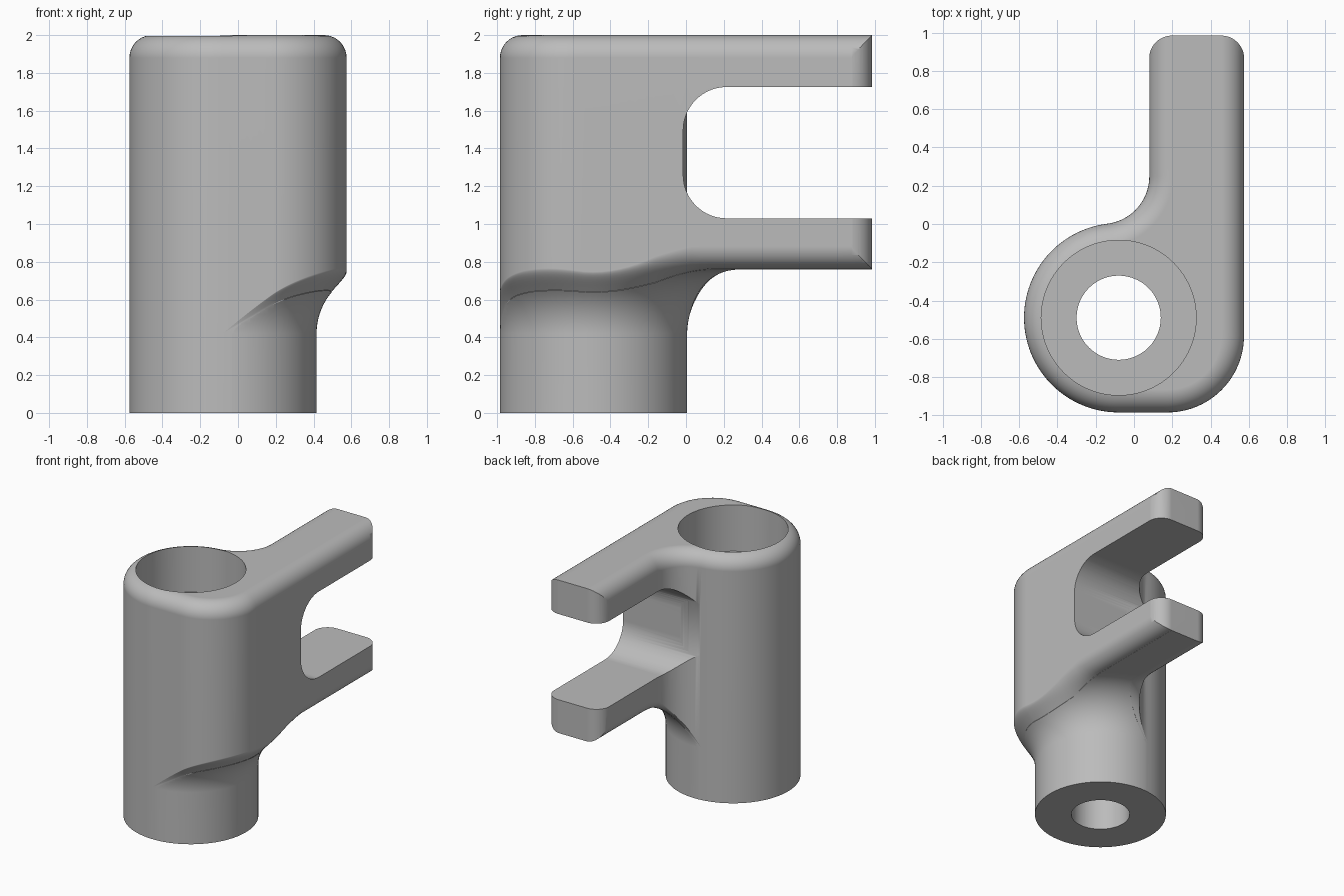
import bpy, bmesh, math
from math import sin, cos, pi, sqrt, atan2, hypot

if "Cube" in bpy.data.objects:
    bpy.data.objects.remove(bpy.data.objects["Cube"])

CX, CY, R = -0.08, -0.49, 0.495        # round column
XR, XL, YE = 0.575, 0.08, 0.985        # arm right side, left side, end
EDGE = 0.12                            # edge rounding
Z0, FIL = 0.42, 0.34                   # underside fillet start and radius


def arc(cx, cy, r, a, b, n):
    return [(cx + r * cos(a + (b - a) * i / n), cy + r * sin(a + (b - a) * i / n))
            for i in range(n + 1)]


def line(p, q, n):
    return [(p[0] + (q[0] - p[0]) * i / n, p[1] + (q[1] - p[1]) * i / n)
            for i in range(1, n)]


def new_object(name, bm):
    bmesh.ops.remove_doubles(bm, verts=bm.verts, dist=1e-5)
    bmesh.ops.recalc_face_normals(bm, faces=bm.faces)
    me = bpy.data.meshes.new(name)
    bm.to_mesh(me)
    bm.free()
    ob = bpy.data.objects.new(name, me)
    bpy.context.collection.objects.link(ob)
    return ob


def loft(name, rings):
    bm = bmesh.new()
    vs = [[bm.verts.new(p) for p in ring] for ring in rings]
    n = len(rings[0])
    for a, b in zip(vs, vs[1:]):
        for i in range(n):
            j = (i + 1) % n
            bm.faces.new((a[i], a[j], b[j], b[i]))
    bm.faces.new(vs[0][::-1])
    bm.faces.new(vs[-1])
    return new_object(name, bm)


def revolve(name, profile, n=128, closed=False):
    """Turn (radius, z) points about the column axis."""
    rings = [[(x, y, z) for x, y in arc(CX, CY, r, 0, 2 * pi, n)[:-1]] for r, z in profile]
    if not closed:
        return loft(name, rings)
    bm = bmesh.new()
    vs = [[bm.verts.new(p) for p in ring] for ring in rings]
    for k in range(len(vs)):
        a, b = vs[k], vs[(k + 1) % len(vs)]
        for i in range(n):
            j = (i + 1) % n
            bm.faces.new((a[i], a[j], b[j], b[i]))
    return new_object(name, bm)


def boolean(ob, tool, op):
    m = ob.modifiers.new(op, 'BOOLEAN')
    m.object, m.operation, m.solver = tool, op, 'EXACT'
    bpy.context.view_layer.objects.active = ob
    bpy.ops.object.modifier_apply(modifier=m.name)
    bpy.data.objects.remove(tool)


def outline(d):
    """Plan of the bracket, moved inward by d; the arm runs past its end."""
    k, c = 0.25, 0.4
    kx = XL - k
    ky = CY + sqrt((R + k) ** 2 - (kx - CX) ** 2)
    a = atan2(ky - CY, kx - CX)
    column = arc(CX, CY, R - d, a, 1.5 * pi, 56)
    corner = arc(XR - c, CY - R + c, c - d, 1.5 * pi, 2 * pi, 24)
    inner = arc(kx, ky, k + d, 0, a - pi, 20)
    right, left = (XR - d, 1.3), (XL + d, 1.3)
    return (column + line(column[-1], corner[0], 8) + corner
            + line(corner[-1], right, 40) + [right, left]
            + line(left, inner[0], 24) + inner[:-1])


def under(rho):
    """Height of the filleted underside at a distance from the column axis."""
    t = min(max(rho - R, 0), FIL)
    return Z0 + sqrt(max(0, FIL ** 2 - (FIL - t) ** 2))


# Bracket body: lower lip that follows the underside, then the rounded top
outer, inner = outline(0), outline(EDGE)
lip = []
STEPS = 8
for j in range(STEPS + 1):
    ring = []
    for p, q in zip(outer, inner):
        over = max(0, hypot(p[0] - CX, p[1] - CY) - R)
        if over < 1e-4:
            over = 0
        r = min(EDGE, 0.5 * over)
        a = j / STEPS * pi / 2
        d = r * (1 - sin(a))
        t = d / EDGE
        x, y = p[0] + (q[0] - p[0]) * t, p[1] + (q[1] - p[1]) * t
        rise = min(1, over / FIL) * r * (1 - cos(a))
        ring.append((x, y, under(hypot(x - CX, y - CY)) + rise + 0.001))
    lip.append(ring)
rings = [[(x, y, 0) for x, y, z in lip[0]]] + lip
for j in range(11):
    a = j / 10 * pi / 2
    rings.append([(x, y, 2 - EDGE + EDGE * sin(a)) for x, y in outline(EDGE * (1 - cos(a)))])
body = loft("bracket_body", rings)

# Underside: everything outside the column and below the fillet
prof = [(R + 0.001, -0.1)]
prof += [(R + 0.001 + FIL * (1 - cos(i / 20 * pi / 2)), Z0 + FIL * sin(i / 20 * pi / 2))
         for i in range(21)]
prof += [(2.5, Z0 + FIL), (2.5, -0.1)]
boolean(body, revolve("underside_cutter", prof, closed=True), 'DIFFERENCE')

# Arm ends: rounded corners in plan
e = 0.001
plan = [(-1, -1.2), (XR + e, -1.2)]
plan += arc(XR + e - EDGE, YE - EDGE, EDGE, 0, pi / 2, 12)
plan += arc(XL - e + EDGE, YE - EDGE, EDGE, pi / 2, pi, 12)
plan += [(XL - e, 0.6), (-1, 0.6)]
boolean(body, loft("end_trim", [[(x, y, z) for x, y in plan] for z in (-0.5, 2.5)]), 'INTERSECT')

# Fork slot, which stops at the column surface
r, y0, zb, zt = 0.23, -0.015, 1.03, 1.725
side = [(1.5, zb), (1.5, zt)]
side += arc(y0 + r, zt - r, r, pi / 2, pi, 16) + arc(y0 + r, zb + r, r, pi, 1.5 * pi, 16)
slot = loft("slot_cutter", [[(x, y, z) for y, z in side] for x in (-0.2, 1)])
boolean(slot, revolve("column_keep", [(R + 0.0008, 0.5), (R + 0.0008, 2.2)], 192), 'DIFFERENCE')
boolean(body, slot, 'DIFFERENCE')

# Wide bore above a narrow through hole
FLOOR = 1.625
boolean(body, revolve("bore_cutter", [(0.22, -0.2), (0.22, FLOOR), (0.405, FLOOR), (0.405, 2.3)], 96),
        'DIFFERENCE')

# Finish
mat = bpy.data.materials.new("plain_grey")
mat.diffuse_color = (0.5, 0.5, 0.5, 1)
mat.use_nodes = True
mat.node_tree.nodes["Principled BSDF"].inputs["Base Color"].default_value = mat.diffuse_color
body.data.materials.clear()
body.data.materials.append(mat)
for f in body.data.polygons:
    f.material_index = 0
bpy.ops.object.select_all(action='DESELECT')
body.select_set(True)
bpy.context.view_layer.objects.active = body
bpy.ops.object.shade_smooth_by_angle(angle=math.radians(30))
wn = body.modifiers.new("weighted_normals", 'WEIGHTED_NORMAL')
wn.keep_sharp = True
